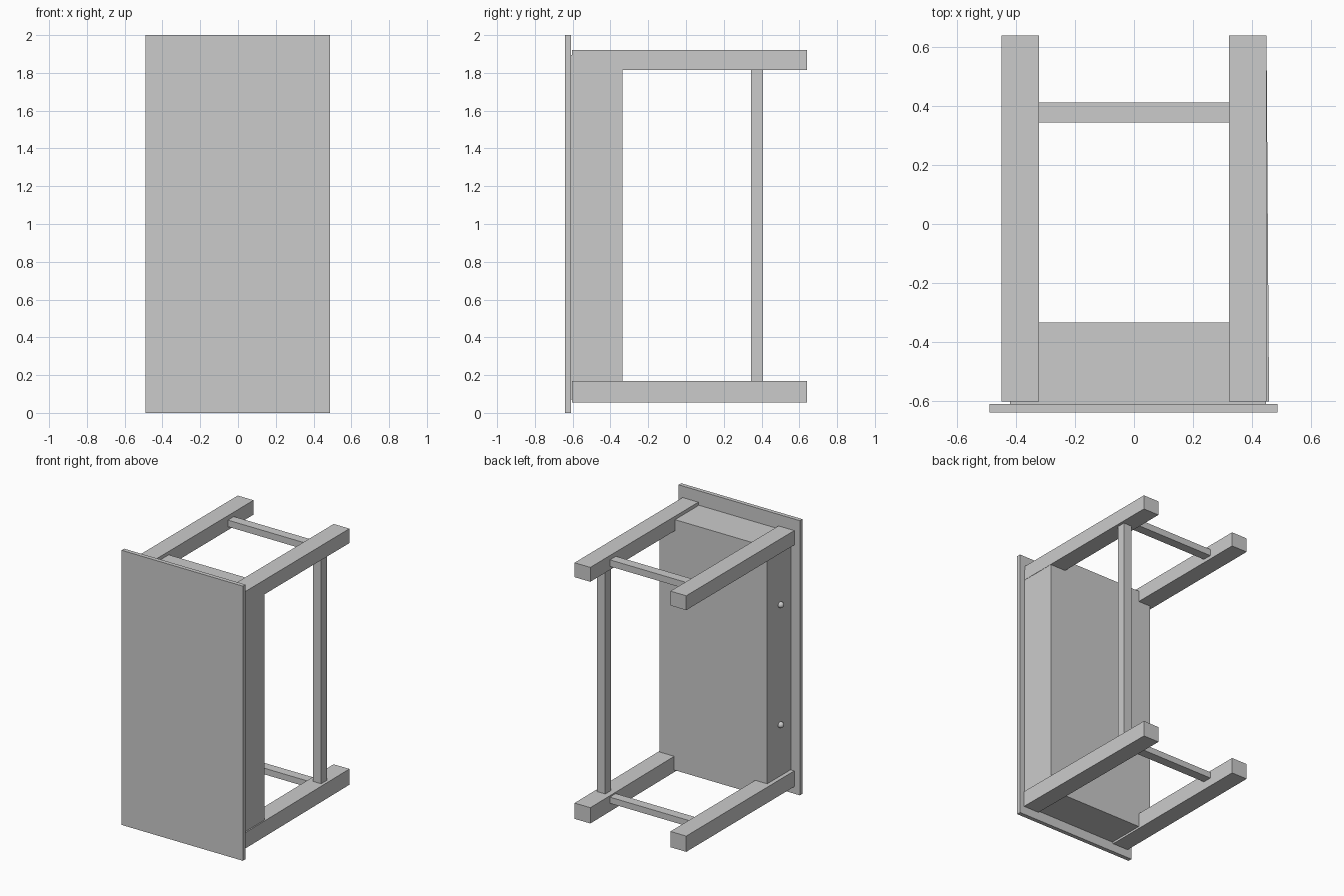
import bpy
import math

if "Cube" in bpy.data.objects:
    bpy.data.objects.remove(bpy.data.objects["Cube"])


def box(name, x, y, z):
    """Box from (min, max) ranges on each axis."""
    bpy.ops.mesh.primitive_cube_add(
        size=1, location=[(a + b) / 2 for a, b in (x, y, z)])
    ob = bpy.context.object
    ob.name = name
    ob.scale = [b - a for a, b in (x, y, z)]
    return ob


# Table top, standing on its end
box("table_top", (-0.49, 0.487), (-0.64, -0.61), (0, 2))

# Closed drawer case under the top
box("drawer_case", (-0.42, 0.448), (-0.61, -0.335), (0.07, 1.895))

# Legs and end stretchers for both ends
ends = {"lower": ((0.055, 0.17), (0.115, 0.16)),
        "upper": ((1.815, 1.92), (1.84, 1.888))}
for end, (leg_z, bar_z) in ends.items():
    box(f"{end}_left_leg", (-0.45, -0.323), (-0.603, 0.64), leg_z)
    leg = box(f"{end}_right_leg", (0.323, 0.45), (-0.603, 0.64), leg_z)
    if end == "lower":
        # This leg splays very slightly
        leg.rotation_euler.z = math.radians(0.4)
        leg.location.x += 0.004
    box(f"{end}_end_stretcher", (-0.33, 0.33), (0.345, 0.413), bar_z)

# Long stretcher on the right side only
box("long_stretcher", (0.365, 0.43), (0.343, 0.408), (0.16, 1.825))

# Drawer knobs on the left face
for i, z in enumerate((0.546, 1.42)):
    bpy.ops.mesh.primitive_uv_sphere_add(
        segments=16, ring_count=8, radius=0.022, location=(-0.428, -0.48, z))
    bpy.context.object.name = f"drawer_knob_{i + 1}"
    bpy.ops.object.shade_smooth_by_angle()
